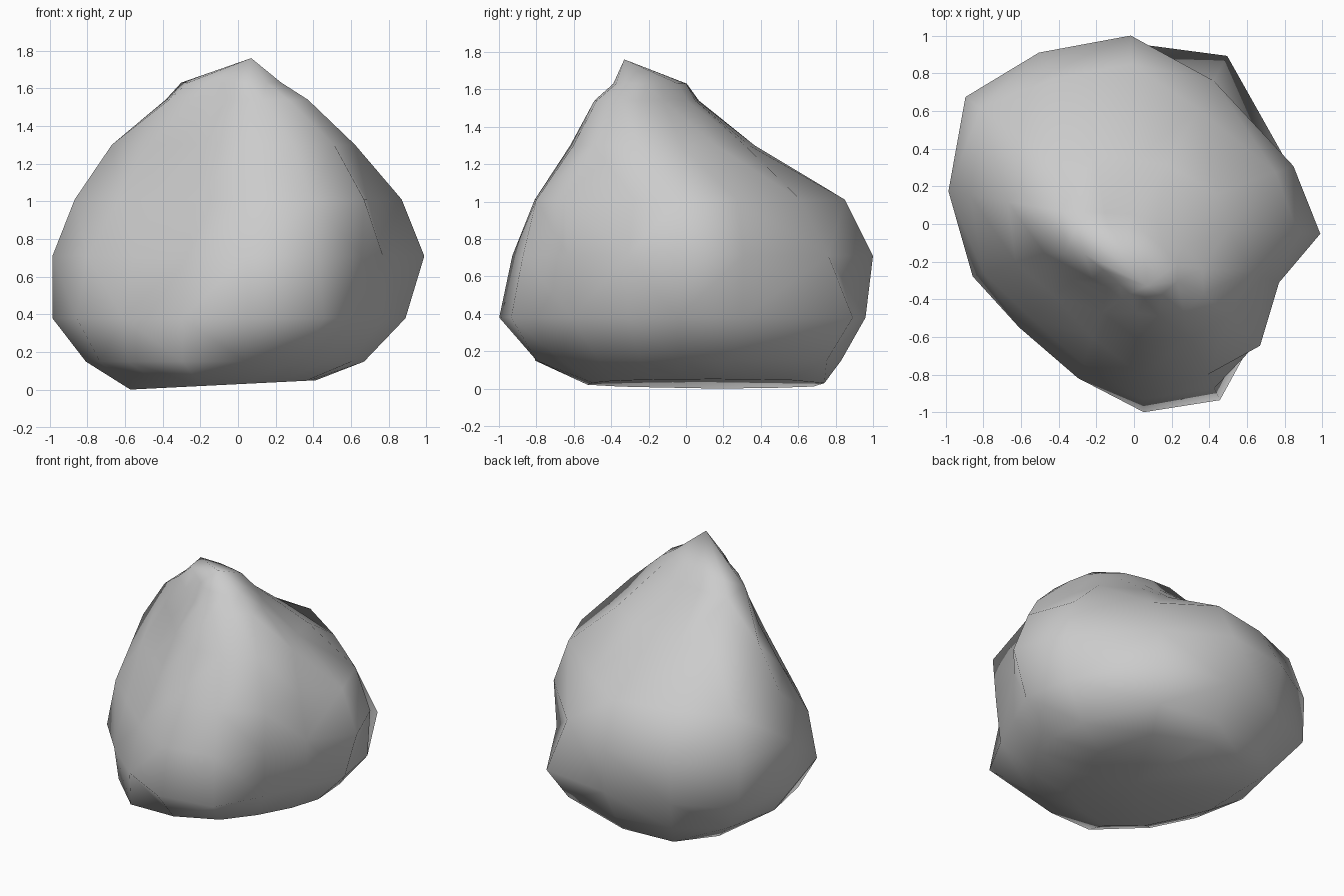
import bpy, bmesh
from math import cos, sin, radians

# Directions of the boulder's main corners and hollows, seen from above
ANGLES = [-3, 20, 61, 91, 119, 143, 170, 198, 222, 250, 273, 296, 316, 338]

# Horizontal sections: height, centre x, centre y, radius in each direction
SECTIONS = [
    (0.03, 0, 0, (.38, .44, .64, .74, .78, .70, .58, .50, .52, .56, .50, .45, .41, .39)),
    (0.15, 0, 0, (.67, .69, .86, .83, .88, .90, .82, .77, .79, .86, .80, .74, .67, .65)),
    (0.38, 0, 0, (.89, .88, 1.02, .96, .99, 1.11, 1.0, .90, .82, .87, 1.0, 1.04, .88, .83)),
    (0.71, 0, 0, (.99, .90, .87, 1.0, 1.04, 1.12, 1.0, .84, .74, .79, .93, .97, .91, .83)),
    (1.01, 0, 0, (.87, .80, .70, .85, .88, 1.02, .88, .66, .57, .64, .81, .89, .93, .74)),
    (1.30, 0, 0, (.50, .47, .36, .34, .42, .55, .68, .50, .44, .50, .62, .67, .71, .67)),
    (1.54, 0, -.22, (.36, .29, .26, .27, .32, .48, .37, .23, .18, .19, .25, .30, .37, .40)),
    (1.63, -.03, -.2, (.26, .20, .18, .18, .23, .34, .24, .14, .12, .13, .17, .21, .25, .28)),
]
N = len(ANGLES)

bm = bmesh.new()
rings = []
for i, (z, cx, cy, radii) in enumerate(SECTIONS):
    ring = []
    for a, r in zip(ANGLES, radii):
        x, y = cx + r * cos(radians(a)), cy + r * sin(radians(a))
        tilt = 0.05 * x if i == 0 else 0      # underside leans to the left
        ring.append(bm.verts.new((x, y, max(0, z + tilt))))
    rings.append(ring)

# Rock flanks
for lo, hi in zip(rings, rings[1:]):
    for k in range(N):
        j = (k + 1) % N
        bm.faces.new((lo[k], lo[j], hi[j], hi[k]))

# Pointed peak and shallow underside
peak = bm.verts.new((0.07, -0.33, 1.76))
base = bm.verts.new((0, 0, 0.04))
for k in range(N):
    j = (k + 1) % N
    bm.faces.new((rings[-1][k], rings[-1][j], peak))
    bm.faces.new((rings[0][j], rings[0][k], base))

bmesh.ops.triangulate(bm, faces=bm.faces[:])
bmesh.ops.recalc_face_normals(bm, faces=bm.faces[:])
for f in bm.faces:
    f.smooth = True

mesh = bpy.data.meshes.new("boulder")
bm.to_mesh(mesh)
bm.free()
bpy.context.collection.objects.link(bpy.data.objects.new("boulder", mesh))
